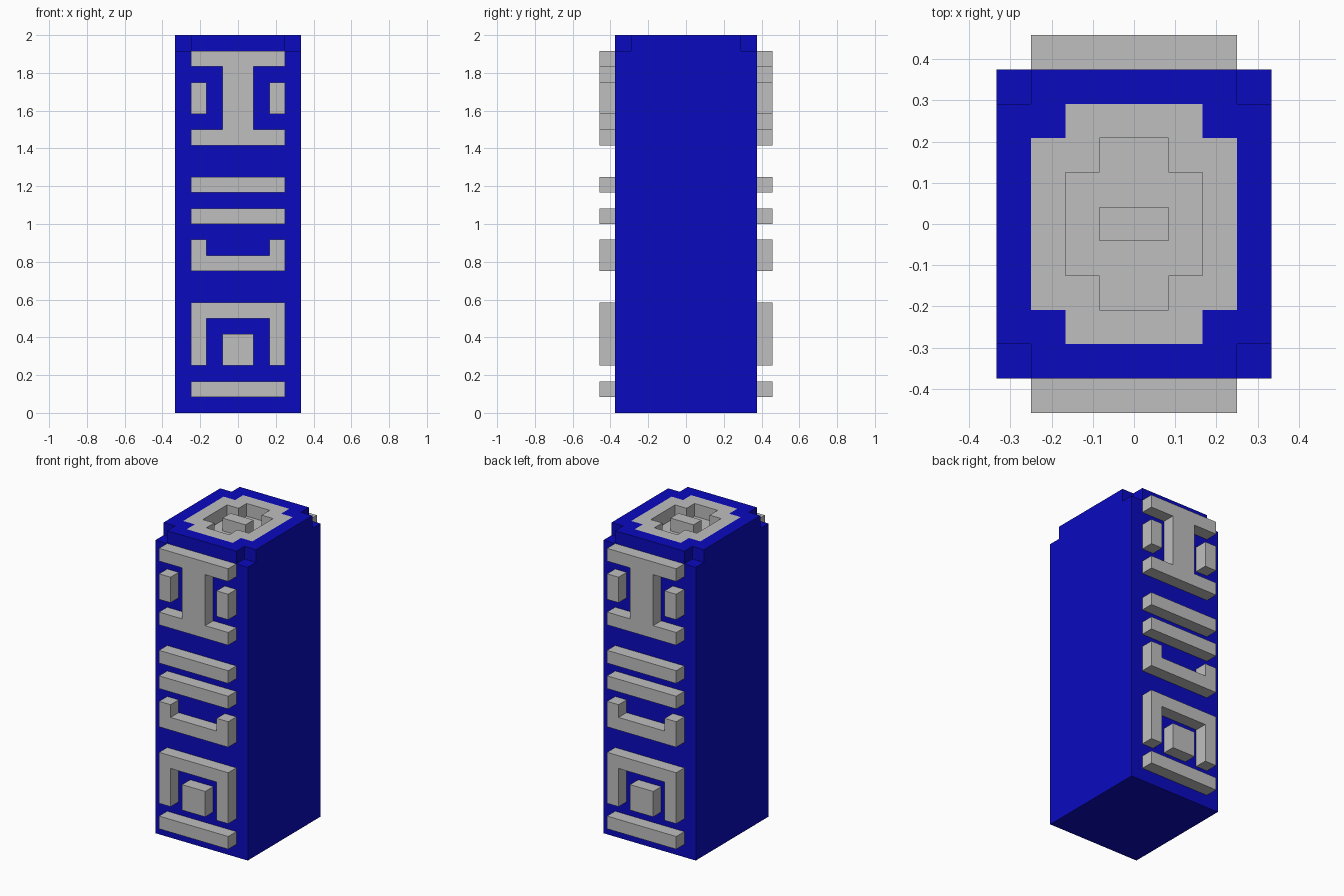
import bpy, bmesh
from mathutils import Matrix, Vector

cube = bpy.data.objects.get("Cube")
if cube:
    bpy.data.objects.remove(cube, do_unlink=True)

U = 1 / 12  # one block; all sizes below are counted in blocks


def material(name, rgb):
    m = bpy.data.materials.new(name)
    m.use_nodes = True
    m.diffuse_color = (*rgb, 1)
    m.node_tree.nodes["Principled BSDF"].inputs["Base Color"].default_value = (*rgb, 1)
    return m


BLUE = material("deep_blue", (0.003, 0.003, 0.52))
GREY = material("light_grey", (0.52, 0.52, 0.52))


def finish(name, bm, mats):
    bmesh.ops.recalc_face_normals(bm, faces=bm.faces[:])
    bmesh.ops.scale(bm, vec=(U, U, U), verts=bm.verts[:])
    mesh = bpy.data.meshes.new(name)
    bm.to_mesh(mesh)
    bm.free()
    for m in mats:
        mesh.materials.append(m)
    bpy.context.collection.objects.link(bpy.data.objects.new(name, mesh))


def raise_faces(bm, faces, height):
    new = bmesh.ops.extrude_face_region(bm, geom=faces)["geom"]
    verts = [v for v in new if isinstance(v, bmesh.types.BMVert)]
    bmesh.ops.translate(bm, vec=(0, 0, height), verts=verts)


def stepped(p, a, b):
    """Inside an a by b half-size rectangle with one-block corners cut out."""
    x, y = abs(p.x), abs(p.y)
    return x < a and y < b and not (x > a - 1 and y > b - 1)


# Pillar: 8 x 9 block column, top cells raised to leave corner notches and a pit
bm = bmesh.new()
bmesh.ops.create_grid(bm, x_segments=8, y_segments=9, size=1,
                      matrix=Matrix.Diagonal((4, 4.5, 1, 1)))
raise_faces(bm, bm.faces[:], 23)
raised = []
for f in bm.faces:
    c = f.calc_center_median()
    pit = stepped(c, 2, 2.5) and not (abs(c.x) < 1 and abs(c.y) < 0.5)
    if c.z > 22.9 and stepped(c, 4, 4.5) and not pit:
        raised.append(f)
raise_faces(bm, raised, 1)
left_over = [f for f in raised if f.is_valid]
if left_over:
    bmesh.ops.delete(bm, geom=left_over, context='FACES')
# Grey top inlay, including the pit walls and floor
for f in bm.faces:
    c = f.calc_center_median()
    f.material_index = int(c.z > 22.9 and stepped(c, 3, 3.5))
bmesh.ops.dissolve_limit(bm, angle_limit=0.01, verts=bm.verts[:],
                         edges=bm.edges[:], delimit={'MATERIAL'})
finish("pillar", bm, [BLUE, GREY])

# Raised relief shapes as (x, z) outlines, the same on front and back


def rect(x0, x1, z0, z1):
    return [(x0, z0), (x1, z0), (x1, z1), (x0, z1)]


def symmetric(half):
    return half + [(-x, z) for x, z in reversed(half)]


RELIEFS = {
    "bottom_bar": rect(-3, 3, 1, 2),
    "square_block": rect(-1, 1, 3, 5),
    "arch": symmetric([(2, 6), (2, 3), (3, 3), (3, 7)]),
    "cradle": symmetric([(3, 9), (3, 11), (2, 11), (2, 10)]),
    "lower_bar": rect(-3, 3, 12, 13),
    "upper_bar": rect(-3, 3, 14, 15),
    "spool": symmetric([(3, 17), (3, 18), (1, 18), (1, 22), (3, 22), (3, 23)]),
    "left_stud": rect(2, 3, 19, 21),
    "right_stud": rect(-3, -2, 19, 21),
}

for side, sign in (("front", -1), ("back", 1)):
    for name, outline in RELIEFS.items():
        bm = bmesh.new()
        face = bm.faces.new([bm.verts.new((x, sign * 4.45, z)) for x, z in outline])
        new = bmesh.ops.extrude_face_region(bm, geom=[face])["geom"]
        bmesh.ops.translate(bm, vec=Vector((0, sign * 1.05, 0)),
                            verts=[v for v in new if isinstance(v, bmesh.types.BMVert)])
        finish(f"{side}_{name}", bm, [GREY])
